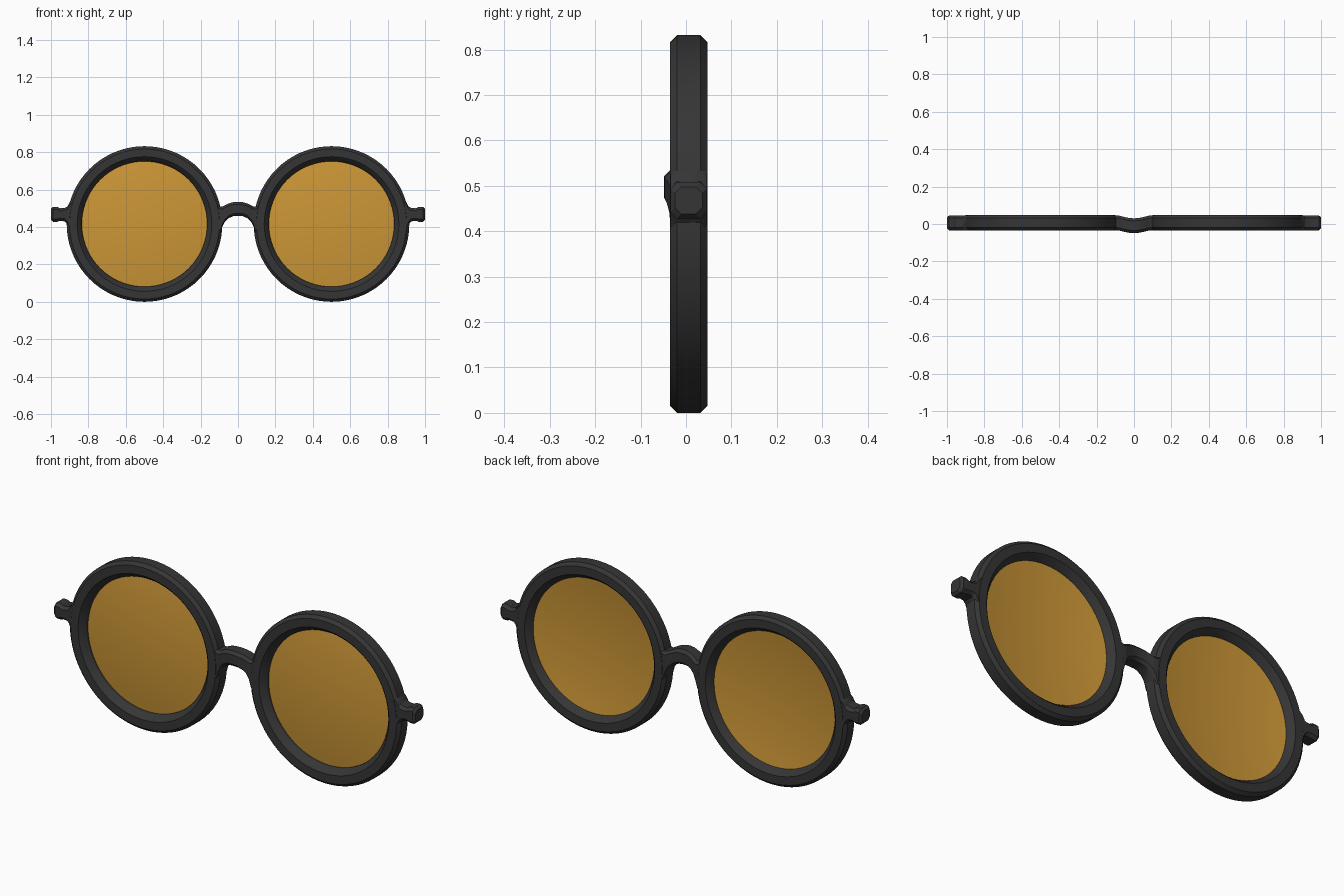
import bpy, bmesh, math
from mathutils import Vector

cube = bpy.data.objects.get("Cube")
if cube:
    bpy.data.objects.remove(cube, do_unlink=True)


def material(name, rgb, rough):
    m = bpy.data.materials.new(name)
    m.use_nodes = True
    m.diffuse_color = (*rgb, 1)
    bsdf = m.node_tree.nodes["Principled BSDF"]
    bsdf.inputs["Base Color"].default_value = (*rgb, 1)
    bsdf.inputs["Roughness"].default_value = rough
    return m


BLACK = material("charcoal frame", (0.036, 0.036, 0.036), 0.5)
AMBER = material("amber lens", (0.61, 0.31, 0.038), 0.3)
CX, CZ, R = 0.5, 0.416, 0.416      # lens centre and rim radius
FRONT, BACK = -0.035, 0.047        # frame thickness along y


def finish(bm, name, mat, angle=30):
    bmesh.ops.remove_doubles(bm, verts=bm.verts, dist=1e-5)
    bmesh.ops.recalc_face_normals(bm, faces=bm.faces)
    me = bpy.data.meshes.new(name)
    bm.to_mesh(me)
    bm.free()
    me.materials.append(mat)
    ob = bpy.data.objects.new(name, me)
    bpy.context.scene.collection.objects.link(ob)
    bpy.ops.object.select_all(action="DESELECT")
    ob.select_set(True)
    bpy.context.view_layer.objects.active = ob
    bpy.ops.object.shade_smooth_by_angle(angle=math.radians(angle))
    return ob


def skin(bm, rings, wrap):
    """Bridge successive closed rings of points with quads."""
    rows = [[bm.verts.new(p) for p in ring] for ring in rings]
    n = len(rows[0])
    for i in range(len(rows) if wrap else len(rows) - 1):
        a, b = rows[i], rows[(i + 1) % len(rows)]
        for j in range(n):
            k = (j + 1) % n
            bm.faces.new((a[j], a[k], b[k], b[j]))
    return rows


def lathe(name, profile, cx, mat, seg=72):
    """Turn a closed (radius, y) profile around the lens axis."""
    bm = bmesh.new()
    rings = []
    for i in range(seg):
        t = math.tau * i / seg
        rings.append([Vector((cx + r * math.cos(t), y, CZ + r * math.sin(t)))
                      for r, y in profile])
    skin(bm, rings, True)
    bmesh.ops.dissolve_degenerate(bm, edges=bm.edges, dist=1e-6)
    return finish(bm, name, mat)


def loft(name, stations, mat):
    """Loft bevelled rectangles; station = x, z low, z high, y front, y back."""
    bm = bmesh.new()
    c = 0.014
    rings = []
    for x, z0, z1, y0, y1 in stations:
        rings.append([Vector((x, y, z)) for y, z in (
            (y0 + c, z0), (y1 - c, z0), (y1, z0 + c), (y1, z1 - c),
            (y1 - c, z1), (y0 + c, z1), (y0, z1 - c), (y0, z0 + c))])
    rows = skin(bm, rings, False)
    bm.faces.new(rows[0])
    bm.faces.new(rows[-1])
    return finish(bm, name, mat)


# Rim cross-section: bevelled outside, stepped in towards the lens
c = 0.015
rim = [(R - c, FRONT), (R, FRONT + c), (R, BACK - c), (R - c, BACK),
       (0.360, BACK), (0.347, BACK - 0.013), (0.335, 0.016),
       (0.335, -0.004), (0.347, FRONT + 0.013), (0.360, FRONT)]

# Lens cross-section: thin shell gently domed to the front
LR, SAG, STEPS = 0.338, 0.022, 8
dome = [(LR * i / STEPS, -0.014 + SAG * (i / STEPS) ** 2) for i in range(STEPS + 1)]
lens = dome + [(r, y + 0.006) for r, y in reversed(dome)]

for side, s in (("left", 1), ("right", -1)):
    lathe(f"{side}_rim", rim, s * CX, BLACK)
    lathe(f"{side}_lens", lens, s * CX, AMBER)
    # Hinge lug flaring into the rim, with a small block at the tip
    f, b = FRONT + 0.001, BACK - 0.001
    lug = [(0.875, 0.365, 0.555, f, b), (0.900, 0.385, 0.532, f, b),
           (0.912, 0.415, 0.510, f, b), (0.926, 0.430, 0.502, f, b),
           (0.952, 0.433, 0.500, f, b), (0.966, 0.428, 0.508, f, b),
           (0.988, 0.428, 0.508, f, b), (1.000, 0.438, 0.498, f + 0.01, b - 0.01)]
    loft(f"{side}_hinge_lug", [(s * x, *rest) for x, *rest in lug], BLACK)

# Nose bridge: arched upward, bowed to the front, flared at both rims
half = [(0.000, 0.460, 0.535, -0.049, 0.030), (0.025, 0.458, 0.533, -0.047, 0.032),
        (0.050, 0.447, 0.526, -0.042, 0.037), (0.070, 0.428, 0.516, -0.037, 0.042),
        (0.084, 0.400, 0.509, -0.034, 0.046), (0.095, 0.362, 0.510, -0.034, 0.046),
        (0.122, 0.335, 0.530, -0.034, 0.046)]
bridge = [(-x, *rest) for x, *rest in reversed(half[1:])] + half
loft("nose_bridge", bridge, BLACK)
